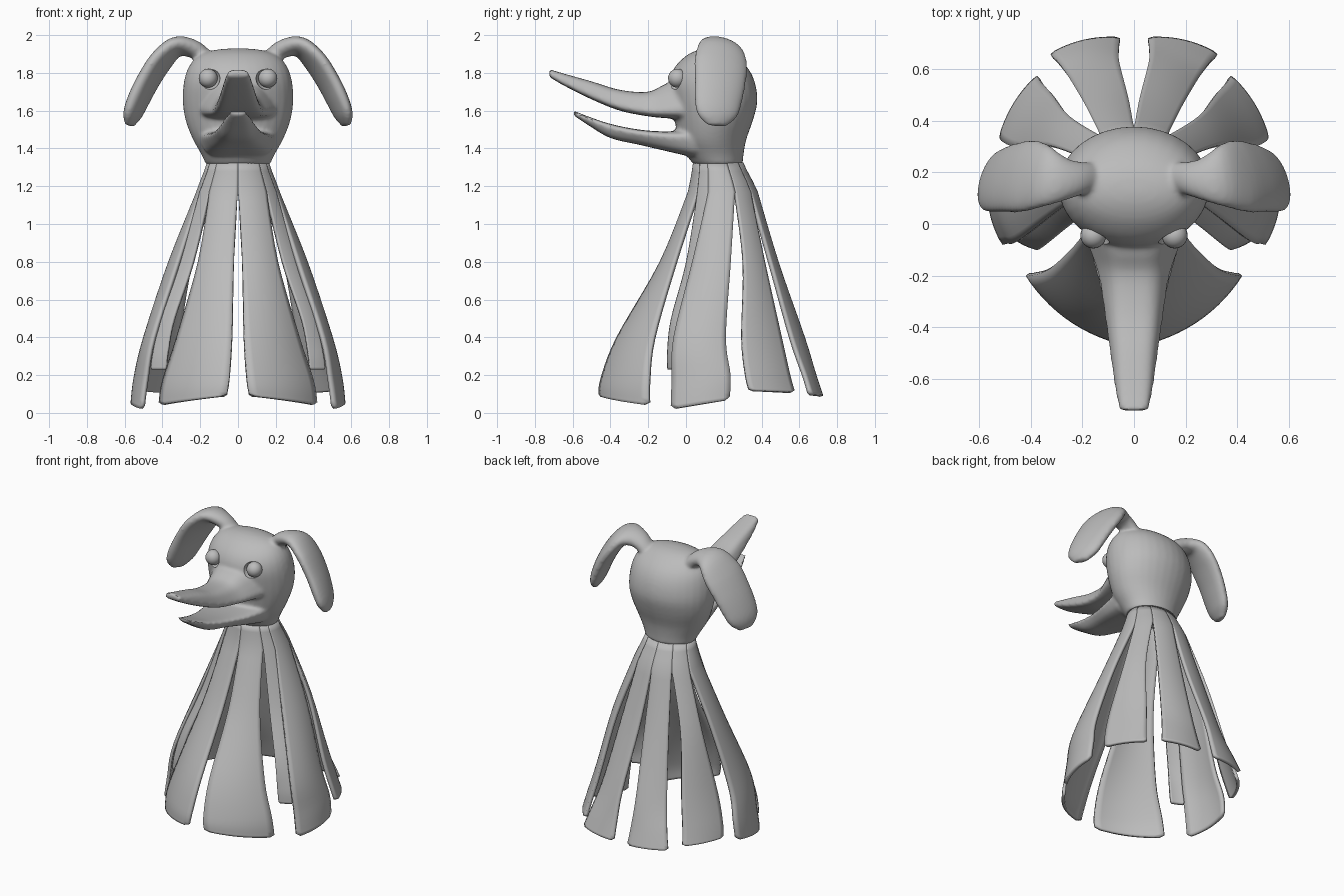
import bpy, bmesh, math
from mathutils import Vector

if "Cube" in bpy.data.objects:
    bpy.data.objects.remove(bpy.data.objects["Cube"])

grey = bpy.data.materials.new("plain grey")
grey.diffuse_color = (0.5, 0.5, 0.5, 1)
grey.use_nodes = True
grey.node_tree.nodes["Principled BSDF"].inputs["Base Color"].default_value = grey.diffuse_color


def finish(bm, name, angle=40):
    bmesh.ops.recalc_face_normals(bm, faces=bm.faces)
    me = bpy.data.meshes.new(name)
    bm.to_mesh(me)
    bm.free()
    ob = bpy.data.objects.new(name, me)
    bpy.context.collection.objects.link(ob)
    me.materials.append(grey)
    smooth(ob, angle)
    return ob


def smooth(ob, angle):
    bpy.ops.object.select_all(action='DESELECT')
    ob.select_set(True)
    bpy.context.view_layer.objects.active = ob
    bpy.ops.object.shade_smooth_by_angle(angle=math.radians(angle))


def spline(rows, steps):
    """Catmull-Rom resampling of rows of numbers."""
    out, n = [], len(rows)
    for i in range(n - 1):
        p = [rows[max(i - 1, 0)], rows[i], rows[i + 1], rows[min(i + 2, n - 1)]]
        for s in range(steps):
            t = s / steps
            out.append([0.5 * (2 * b + (c - a) * t + (2 * a - 5 * b + 4 * c - d) * t * t
                               + (3 * b - a - 3 * c + d) * t ** 3) for a, b, c, d in zip(*p)])
    out.append(list(rows[-1]))
    return out


def loft(bm, rings):
    """Closed tube through rings of points, capped at both ends."""
    vs = [[bm.verts.new(p) for p in r] for r in rings]
    n = len(vs[0])
    for a, b in zip(vs, vs[1:]):
        for i in range(n):
            bm.faces.new((a[i], a[(i + 1) % n], b[(i + 1) % n], b[i]))
    bm.faces.new(vs[0][::-1])
    bm.faces.new(vs[-1])


def power(v, e):
    return math.copysign(abs(v) ** e, v)


TURN = [2 * math.pi * i / 32 for i in range(32)]

# Head: stacked ovals (z, half width, front y, back y)
skull = [(1.315, .17, .04, .30), (1.37, .195, .0, .305), (1.45, .24, -.04, .32),
         (1.55, .278, -.06, .355), (1.65, .293, -.08, .378), (1.75, .287, -.09, .365),
         (1.83, .262, -.06, .325), (1.89, .21, .0, .26), (1.92, .13, .06, .2), (1.93, .03, .11, .14)]
head_bm = bmesh.new()
loft(head_bm, [[(w * math.sin(a), (f + b) / 2 - (b - f) / 2 * math.cos(a), z) for a in TURN]
               for z, w, f, b in spline(skull, 3)])

# Jaws: rounded trapezoids (y, half width top, z top, half width bottom, z bottom)
upper_jaw = [(.05, .17, 1.79, .25, 1.55), (-.1, .1, 1.745, .2, 1.56), (-.2, .085, 1.7, .16, 1.57),
             (-.35, .08, 1.71, .13, 1.6), (-.5, .07, 1.755, .105, 1.66),
             (-.65, .06, 1.797, .078, 1.735), (-.725, .052, 1.82, .058, 1.78)]
lower_jaw = [(.05, .22, 1.5, .17, 1.35), (-.1, .19, 1.49, .13, 1.385), (-.25, .15, 1.5, .09, 1.42),
             (-.4, .115, 1.53, .07, 1.455), (-.52, .08, 1.57, .05, 1.525), (-.595, .05, 1.6, .035, 1.575)]
for jaw in (upper_jaw, lower_jaw):
    rings = []
    for y, wt, zt, wb, zb in spline(jaw, 4):
        ring = []
        for a in TURN:
            v = power(math.sin(a), .55)
            w = wt + (wb - wt) * (1 - v) / 2
            ring.append((w * power(math.cos(a), .55), y, (zt + zb) / 2 + (zt - zb) / 2 * v))
        rings.append(ring)
    loft(head_bm, rings)

# Ears: flat straps arching out and down (x, y, z, half width, half thickness)
ear = [(.14, .18, 1.83, .055, .04), (.18, .18, 1.885, .06, .045), (.245, .175, 1.93, .075, .048),
       (.33, .185, 1.937, .115, .05), (.41, .185, 1.86, .14, .052), (.48, .18, 1.75, .135, .052),
       (.53, .17, 1.65, .125, .05), (.56, .165, 1.575, .105, .042), (.575, .165, 1.52, .05, .02)]
path = spline(ear, 4)
for side in (-1, 1):
    rings = []
    for i, (x, y, z, w, t) in enumerate(path):
        a, b = path[max(i - 1, 0)], path[min(i + 1, len(path) - 1)]
        n = Vector((-(b[2] - a[2]), 0, b[0] - a[0])).normalized()
        ring = []
        for ang in TURN:
            dy = w * math.cos(ang)
            p = Vector((x, y + dy, z)) + n * (t * math.sin(ang) - .25 * dy * min(1, i / 16))
            ring.append((side * p.x, p.y, p.z))
        rings.append(ring)
    loft(head_bm, rings)
head = finish(head_bm, "head")

# Blend head parts into one skin, then carve the shallow eye sockets
m = head.modifiers.new("blend", 'REMESH')
m.mode, m.voxel_size = 'VOXEL', .011
m = head.modifiers.new("soften", 'SMOOTH')
m.factor, m.iterations = .5, 7
cutters = []
for side in (-1, 1):
    bm = bmesh.new()
    bmesh.ops.create_uvsphere(bm, u_segments=32, v_segments=16, radius=.063)
    bmesh.ops.translate(bm, verts=bm.verts, vec=(side * .158, -.075, 1.772))
    cut = finish(bm, "eye_cutter")
    cut.hide_render = True
    cutters.append(cut)
    m = head.modifiers.new("socket", 'BOOLEAN')
    m.operation, m.object = 'DIFFERENCE', cut
baked = bpy.data.meshes.new_from_object(head.evaluated_get(bpy.context.evaluated_depsgraph_get()))
head.modifiers.clear()
head.data = baked
baked.materials.clear()
baked.materials.append(grey)
for cut in cutters:
    bpy.data.objects.remove(cut)
smooth(head, 40)

# Eyes: flattened balls resting in the sockets
for side in (-1, 1):
    bm = bmesh.new()
    bmesh.ops.create_uvsphere(bm, u_segments=24, v_segments=12, radius=.05)
    bmesh.ops.translate(bm, verts=bm.verts, vec=(side * .158, -.045, 1.772))
    finish(bm, "eye")


def collar(deg, rx, ry, cy, z):
    a = math.radians(deg)
    return (rx * math.sin(a), cy - ry * math.cos(a), z)


# Skirt strips: collar angles, then both edges from the slit down to the hem
strips = {
    "front_strip": (0, 43,
        [(.02, -.14, .8), (.03, -.37, .4), (.045, -.455, .18), (.06, -.465, .09)],
        [(.215, -.06, .8), (.33, -.17, .4), (.405, -.195, .17), (.425, -.195, .04)]),
    "narrow_strip": (43, 65,
        [(.24, .0, .8), (.34, -.08, .5), (.37, -.1, .33), (.38, -.1, .23)],
        [(.31, .05, .8), (.41, -.03, .5), (.45, -.06, .33), (.465, -.06, .23)]),
    "side_strip": (65, 111,
        [(.32, .03, .8), (.45, -.07, .4), (.49, -.08, .17), (.51, -.085, .02)],
        [(.365, .24, .8), (.49, .215, .4), (.54, .24, .2), (.555, .235, .07)]),
    "rear_side_strip": (111, 144,
        [(.34, .305, .8), (.455, .295, .4), (.51, .315, .2), (.525, .335, .12)],
        [(.25, .42, .8), (.32, .51, .4), (.36, .555, .2), (.375, .58, .11)]),
    "back_strip": (144, 180,
        [(.185, .45, .8), (.25, .56, .4), (.3, .63, .2), (.33, .66, .1)],
        [(.02, .49, .8), (.055, .63, .4), (.055, .69, .2), (.05, .725, .09)]),
}
COLS = 10
for name, (d0, d1, left, right) in strips.items():
    mid = (d0 + d1) / 2
    # edges start on the collar, drawn in slightly at the slit
    e0 = spline([collar(d0, .225, .185, .195, 1.17)] + left, 5)
    e1 = spline([collar(d1, .225, .185, .195, 1.17)] + right, 5)
    half = math.radians(d1 - d0) / 2
    for side in (-1, 1):
        rows = []
        for z, rx, ry, cy in ((1.325, .165, .133, .17), (1.28, .18, .147, .178), (1.23, .2, .165, .187)):
            rows.append([collar(d0 + (d1 - d0) * c / COLS, rx, ry, cy, z) for c in range(COLS + 1)])
        for k, (a, b) in enumerate(zip(e0, e1)):
            a, b = Vector(a), Vector(b)
            out = Vector((b.y - a.y, -(b.x - a.x), 0))
            out = out * (.5 * math.tan(half / 2))      # outward bow of the strip
            trim = (.0, .07)[k == len(e0) - 1] + (0.012 if k else 0)
            row = []
            for c in range(COLS + 1):
                t = trim + (1 - 2 * trim) * c / COLS
                row.append(a.lerp(b, t) + out * (1 - (2 * t - 1) ** 2))
            rows.append(row)
        bm = bmesh.new()
        vs = [[bm.verts.new((side * p[0], p[1], p[2])) for p in r] for r in rows]
        for r, s in zip(vs, vs[1:]):
            for c in range(COLS):
                q = (r[c], s[c], s[c + 1], r[c + 1])
                bm.faces.new(q if side > 0 else q[::-1])
        me = bpy.data.meshes.new(name)
        bm.to_mesh(me)
        bm.free()
        me.materials.append(grey)
        ob = bpy.data.objects.new(name, me)
        bpy.context.collection.objects.link(ob)
        smooth(ob, 40)
        m = ob.modifiers.new("thickness", 'SOLIDIFY')
        m.thickness, m.offset = .02, -1
